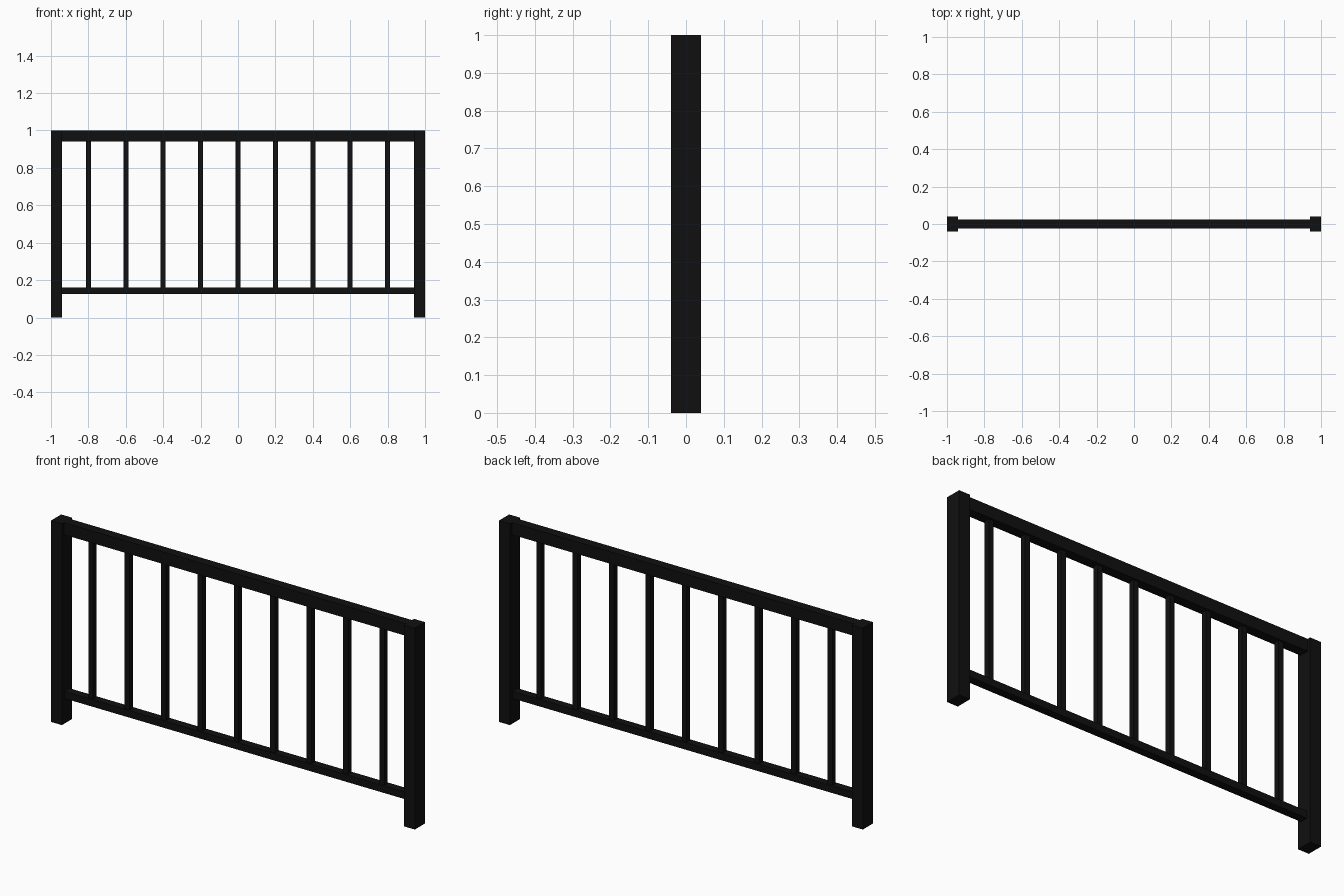
import bpy

cube = bpy.data.objects.get("Cube")
if cube:
    bpy.data.objects.remove(cube, do_unlink=True)

black = bpy.data.materials.new("black_metal")
black.use_nodes = True
colour = (0.005, 0.005, 0.005, 1)
black.diffuse_color = colour
black.node_tree.nodes["Principled BSDF"].inputs["Base Color"].default_value = colour


def bar(name, x, width, depth, bottom, top):
    """Square-edged bar centred on y = 0, between two heights."""
    bpy.ops.mesh.primitive_cube_add(size=1, location=(x, 0, (bottom + top) / 2))
    obj = bpy.context.object
    obj.name = name
    obj.scale = (width, depth, top - bottom)
    bpy.ops.object.transform_apply(location=False, rotation=False, scale=True)
    obj.data.materials.append(black)
    return obj


POST = 0.06
SPAN = 2 - 2 * POST
RAIL_TOP, RAIL_BOTTOM = 0.16, 0.125

# End posts
for side, sign in (("left", 1), ("right", -1)):
    bar(side + "_post", sign * (1 - POST / 2), POST, 0.08, 0, 1)

# Rails between the posts
bar("top_rail", 0, SPAN, 0.048, 0.94, 1)
bar("bottom_rail", 0, SPAN, 0.04, RAIL_BOTTOM, RAIL_TOP)

# Evenly spaced balusters
for i in range(9):
    bar(f"baluster_{i + 1}", (i - 4) * 0.2, 0.027, 0.027, RAIL_TOP, 0.94)
